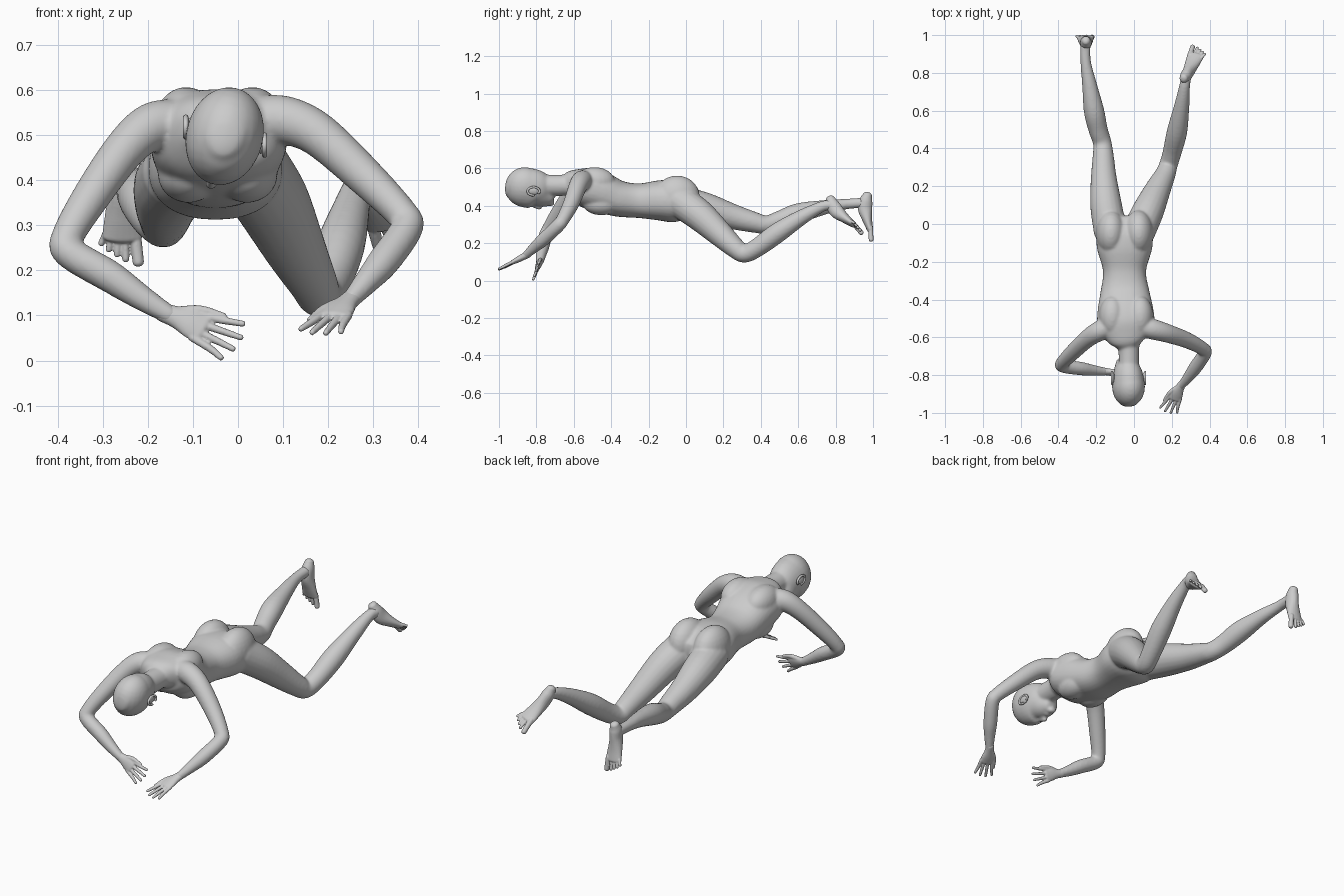
import bpy, bmesh, math
from mathutils import Vector, Matrix


def spline(pts, n=5):
    """Catmull-Rom through points that carry position and radii."""
    p = [Vector(q) for q in pts]
    p = [p[0] * 2 - p[1]] + p + [p[-1] * 2 - p[-2]]
    out = []
    for i in range(1, len(p) - 2):
        a, b, c, d = p[i - 1:i + 3]
        for k in range(n):
            t = k / n
            out.append((b * 2 + (c - a) * t + (a * 2 - b * 5 + c * 4 - d) * t * t
                        + (b * 3 - a - c * 3 + d) * t ** 3) / 2)
    return out + [p[-2]]


def loft(bm, pts, up=(0, 0, 1), seg=20, power=1.0, cap=0.8):
    """Rounded tube; each point is x, y, z, half width, half height."""
    up = Vector(up)
    pts = [tuple(q) if len(q) == 5 else (*q, q[3]) for q in pts]
    path = spline(pts)
    pos = [Vector(q[:3]) for q in path]
    rings = []
    last = len(path) - 1
    for i, q in enumerate(path):
        t = (pos[min(i + 1, last)] - pos[max(i - 1, 0)]).normalized()
        s = t.cross(up).normalized()
        u = s.cross(t)
        r = min(q[3], q[4]) * cap
        row = [(pos[i], 1.0)]
        ends = [math.radians(a) for a in (25, 50, 72)]
        if i == 0:
            row = [(pos[i] - t * r * math.sin(a), math.cos(a)) for a in reversed(ends)] + row
        if i == last:
            row += [(pos[i] + t * r * math.sin(a), math.cos(a)) for a in ends]
        for c, k in row:
            ring = []
            for j in range(seg):
                a = 2 * math.pi * j / seg
                ca, sa = math.cos(a), math.sin(a)
                x = math.copysign(abs(ca) ** power, ca) * q[3] * k
                y = math.copysign(abs(sa) ** power, sa) * q[4] * k
                ring.append(bm.verts.new(c + s * x + u * y))
            rings.append(ring)
    for a, b in zip(rings, rings[1:]):
        for j in range(seg):
            bm.faces.new((a[j], a[(j + 1) % seg], b[(j + 1) % seg], b[j]))
    bm.faces.new(rings[0][::-1])
    bm.faces.new(rings[-1])


def ball(bm, loc, size, rot=0):
    m = Matrix.Translation(loc) @ Matrix.Rotation(rot, 4, 'Y') @ Matrix.Diagonal((*size, 1))
    bmesh.ops.create_uvsphere(bm, u_segments=24, v_segments=14, radius=1, matrix=m)


def finish(bm, name, voxel=0, smooth=0):
    bmesh.ops.recalc_face_normals(bm, faces=bm.faces)
    for f in bm.faces:
        f.smooth = True
    me = bpy.data.meshes.new(name)
    bm.to_mesh(me)
    bm.free()
    ob = bpy.data.objects.new(name, me)
    bpy.context.collection.objects.link(ob)
    if voxel:
        m = ob.modifiers.new("Blend", 'REMESH')
        m.mode, m.voxel_size, m.use_smooth_shade = 'VOXEL', voxel, True
        s = ob.modifiers.new("Soften", 'SMOOTH')
        s.factor, s.iterations = 0.5, smooth


def frame(start, end, normal):
    d = Vector(end) - Vector(start)
    length = d.length
    d.normalize()
    n = Vector(normal)
    n = (n - d * n.dot(d)).normalized()
    return Vector(start), d, n, length


def hand(name, wrist, tip, thumb_side):
    o, d, s, length = frame(wrist, tip, thumb_side)
    n = d.cross(s)
    at = lambda t, w, h=0: o + d * (t * length) + s * w + n * h
    bm = bmesh.new()
    # palm
    loft(bm, [(*at(t, w), a, b) for t, w, a, b in
              ((-.08, 0, .021, .02), (.1, .002, .025, .018), (.3, .003, .035, .016), (.48, 0, .036, .012))], n)
    # four fingers
    for w, reach in ((.028, .95), (.009, 1.0), (-.010, .97), (-.028, .88)):
        loft(bm, [(*at(.4, w), .009), (*at(.68, w * 1.3), .0085), (*at(reach - .03, w * 1.65), .0068)], n, 12)
    # thumb
    loft(bm, [(*at(.12, .016), .013), (*at(.36, .038), .011), (*at(.66, .046), .007)], n, 12)
    finish(bm, name, .0035, 2)


def foot(name, heel, toe, sole, inner):
    o, d, n, length = frame(heel, toe, sole)
    s = d.cross(n)
    s *= math.copysign(1, s.dot(Vector(inner)))
    at = lambda t, w, h: o + d * (t * length) + s * w - n * h
    bm = bmesh.new()
    # heel, arch and ball
    loft(bm, [(*at(t, w, h), a, b) for t, w, h, a, b in
              ((.05, 0, .028, .023, .025), (.16, 0, .037, .030, .035), (.33, 0, .042, .031, .038),
               (.55, 0, .031, .039, .026), (.74, 0, .018, .045, .017))], n)
    # toes
    for w, reach, r in ((.030, 1.0, .0130), (.007, .98, .0080), (-.009, .94, .0075),
                        (-.024, .90, .0072), (-.038, .85, .0072)):
        loft(bm, [(*at(.70, w * .95, .015), r), (*at(reach - .05, w * 1.22, r), r)], n, 12)
    finish(bm, name, .003, 2)


body = bmesh.new()
# torso: y, centre x, bottom z, top z, half width
loft(body, [(x, y, (b + t) / 2, w, (t - b) / 2) for y, x, b, t, w in (
    (.02, -.05, .335, .49, .115), (-.05, -.05, .312, .53, .145), (-.13, -.05, .32, .538, .146),
    (-.25, -.05, .335, .52, .114), (-.36, -.048, .342, .535, .130), (-.46, -.045, .365, .585, .148),
    (-.54, -.042, .395, .606, .150), (-.60, -.038, .435, .594, .115), (-.64, -.032, .45, .572, .07))],
    seg=32, power=.88, cap=.3)
# buttocks and chest
for x in (-.122, .024):
    ball(body, (x, -.048, .447), (.080, .122, .115))
for x in (-.110, .020):
    ball(body, (x, -.452, .412), (.068, .100, .062))
# shoulder blades
for x in (-.115, .032):
    ball(body, (x, -.49, .53), (.070, .11, .077))
# neck
loft(body, [(-.035, -.58, .52, .075, .055), (-.028, -.66, .51, .056, .057), (-.027, -.80, .51, .054, .057)])
# head from crown to chin, tipped a little to one side
loft(body, [(x, y, z, w, h) for y, x, z, w, h in (
    (-.945, -.028, .505, .048, .060), (-.915, -.028, .501, .072, .089), (-.86, -.03, .497, .085, .107),
    (-.80, -.034, .488, .079, .102), (-.76, -.044, .462, .062, .072), (-.725, -.050, .445, .045, .046))],
    up=(.24, 0, .97), seg=28, cap=.45)
ball(body, (-.029, -.862, .500), (.086, .106, .108), .24)
# nose, lips and chin
loft(body, [(-.056, -.835, .408, .010), (-.059, -.800, .396, .012), (-.060, -.782, .391, .014)])
ball(body, (-.055, -.752, .412), (.026, .022, .017), .24)
ball(body, (-.054, -.722, .416), (.024, .020, .018), .24)
# arms
loft(body, [(-.13, -.545, .525, .055), (-.19, -.57, .520, .053), (-.25, -.61, .470, .047),
            (-.325, -.68, .365, .042), (-.378, -.735, .275, .036), (-.374, -.752, .240, .036),
            (-.285, -.765, .187, .036), (-.215, -.775, .140, .029), (-.150, -.782, .100, .021)], (0, 1, .3))
loft(body, [(.05, -.545, .535, .055), (.11, -.56, .532, .054), (.18, -.58, .500, .049),
            (.28, -.615, .410, .043), (.364, -.66, .325, .036), (.374, -.685, .293, .036),
            (.325, -.76, .222, .036), (.288, -.81, .178, .029), (.248, -.86, .132, .020)], (0, 0, 1))
# legs
loft(body, [(-.125, -.04, .42, .088), (-.148, .10, .388, .084), (-.160, .24, .345, .069),
            (-.163, .36, .313, .056), (-.168, .43, .300, .049), (-.190, .50, .322, .051),
            (-.212, .60, .360, .054), (-.236, .74, .392, .039), (-.256, .86, .410, .028),
            (-.258, .96, .417, .028)])
loft(body, [(.025, -.04, .43, .088), (.075, .07, .352, .084), (.125, .18, .252, .069),
            (.165, .262, .176, .055), (.182, .312, .145, .049), (.202, .38, .176, .050),
            (.228, .49, .256, .054), (.252, .62, .340, .041), (.268, .73, .397, .029),
            (.278, .79, .405, .028)])
finish(body, "body", .0065, 9)

hand("right_hand", (-.155, -.781, .102), (.006, -.808, .036), (.2, .30, .93))
hand("left_hand", (.251, -.855, .136), (.175, -1.002, .058), (-.85, .45, .15))
foot("right_foot", (-.254, .998, .470), (-.258, 1.003, .206), (0, 1, 0), (1, 0, 0))
foot("left_foot", (.260, .785, .464), (.350, .948, .262), (0, .72, .69), (-1, 0, 0))

# ears: a thin bowl with a rolled rim
for name, x, z in (("right_ear", -.111, .518), ("left_ear", .054, .478)):
    bm = bmesh.new()
    ball(bm, (x, -.815, z), (.008, .030, .020), .24)
    c = Vector((x, -.815, z))
    rim = [c + Vector((math.copysign(.005, x + .03), .032 * math.cos(a), .022 * math.sin(a)))
           for a in [math.radians(k) for k in range(-30, 271, 30)]]
    loft(bm, [(*p, .006) for p in rim], (1, 0, 0), 10)
    finish(bm, name)
